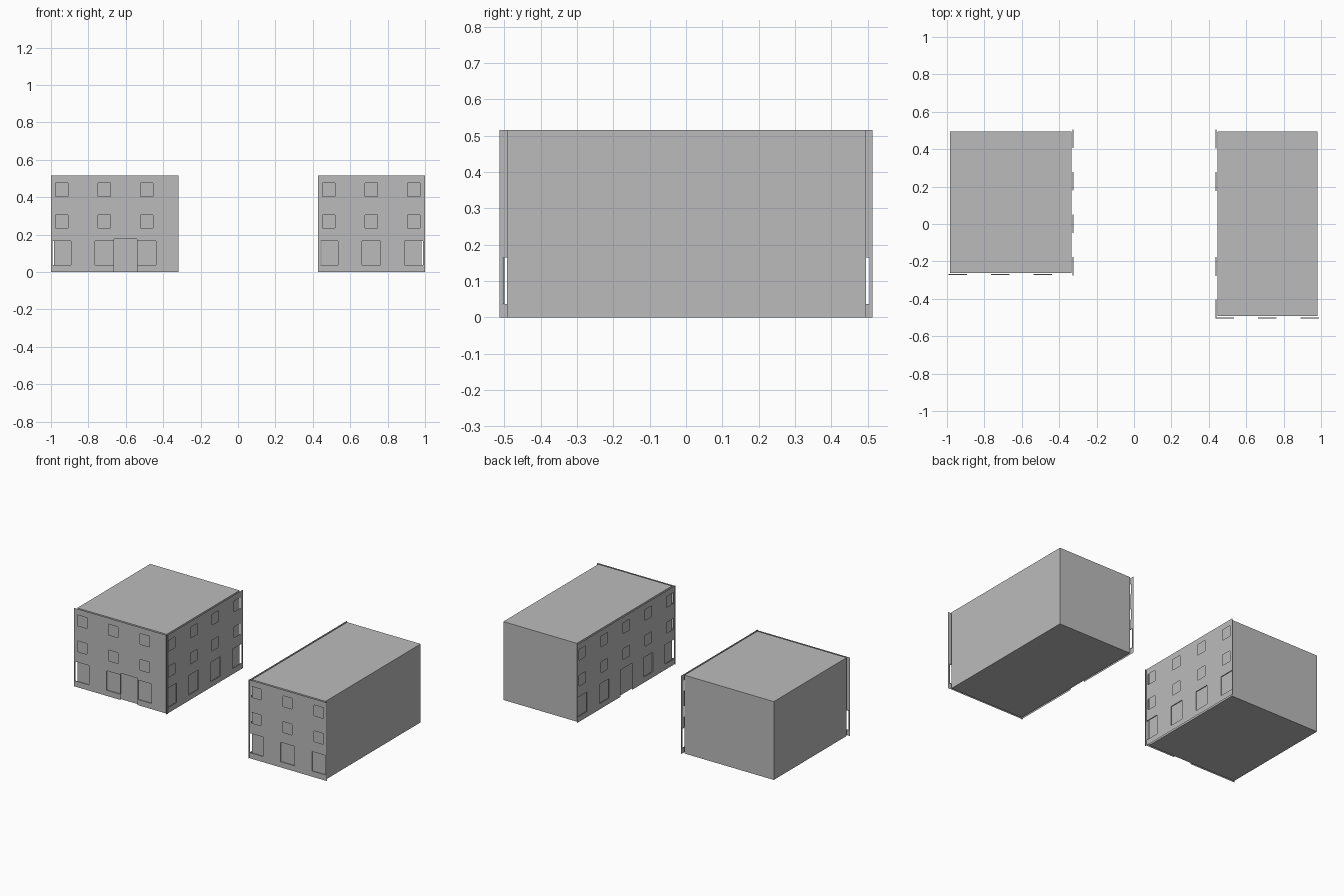
import bpy, bmesh
from mathutils import Vector

cube = bpy.data.objects.get("Cube")
if cube:
    bpy.data.objects.remove(cube, do_unlink=True)

grey = bpy.data.materials.new("plain_grey")
grey.use_nodes = True
grey.diffuse_color = (0.5, 0.5, 0.5, 1)
grey.node_tree.nodes["Principled BSDF"].inputs["Base Color"].default_value = (0.5, 0.5, 0.5, 1)

HEIGHT = 0.515
PITCH = 0.2275      # spacing of window columns
MARGIN = 0.0575     # sheet end to first column centre
REVEAL = 0.005      # depth of ground window frames


def add_object(name, bm):
    mesh = bpy.data.meshes.new(name)
    bm.to_mesh(mesh)
    bm.free()
    mesh.materials.append(grey)
    bpy.context.collection.objects.link(bpy.data.objects.new(name, mesh))


def block(name, x0, x1, y0, y1):
    bm = bmesh.new()
    bmesh.ops.create_cube(bm, size=1)
    for v in bm.verts:
        v.co = ((x0 + x1) / 2 + v.co.x * (x1 - x0),
                (y0 + y1) / 2 + v.co.y * (y1 - y0),
                HEIGHT * (v.co.z + 0.5))
    add_object(name, bm)


def facade(name, origin, along, inward, length, columns, door_at, door_replaces=None):
    """Thin wall sheet with openings; ground windows get a shallow frame."""
    origin, along, inward = Vector(origin), Vector(along), Vector(inward)
    up = Vector((0, 0, 1))
    ground, holes = [], []
    for i in range(columns):
        c = MARGIN + i * PITCH
        if i != door_replaces:
            ground.append((c - 0.05, c + 0.05, 0.037, 0.165))
        for z in (0.235, 0.405):
            holes.append((c - 0.034, c + 0.034, z, z + 0.07))
    holes += ground
    if door_at is not None:
        holes.append((door_at - 0.061, door_at + 0.061, 0, 0.176))

    bm = bmesh.new()

    def quad(*points):
        bm.faces.new([bm.verts.new(origin + along * u + up * z + inward * d)
                      for u, z, d in points])

    # Wall cells between the openings
    us = sorted({0, length, *(e for h in holes for e in h[:2])})
    zs = sorted({0, HEIGHT, *(e for h in holes for e in h[2:])})
    for u0, u1 in zip(us, us[1:]):
        for z0, z1 in zip(zs, zs[1:]):
            u, z = (u0 + u1) / 2, (z0 + z1) / 2
            if not any(h[0] < u < h[1] and h[2] < z < h[3] for h in holes):
                quad((u0, z0, 0), (u1, z0, 0), (u1, z1, 0), (u0, z1, 0))
    # Ground window frames
    for a, b, c, d in ground:
        ring = [(a, c), (a, d), (b, d), (b, c)]
        for p, q in zip(ring, ring[1:] + ring[:1]):
            quad((*p, 0), (*q, 0), (*q, REVEAL), (*p, REVEAL))
    bmesh.ops.remove_doubles(bm, verts=bm.verts, dist=0.0001)
    add_object(name, bm)


# Building bodies
block("right_building_body", -0.985, -0.335, -0.262, 0.495)
block("left_building_body", 0.447, 0.982, -0.493, 0.495)

# Street fronts
X, Y = (1, 0, 0), (0, 1, 0)
facade("right_building_front", (-1, -0.273, 0), X, Y, 3 * PITCH, 3, 0.399)
facade("right_building_side", (-0.324, -0.284, 0), Y, (-1, 0, 0), 3.5 * PITCH, 4, None)
facade("left_building_front", (0.4275, -0.504, 0), X, Y, 0.5725, 3, None)
facade("left_building_side", (0.435, -0.5125, 0), Y, X, 1.025, 5, 0.5125, 2)
